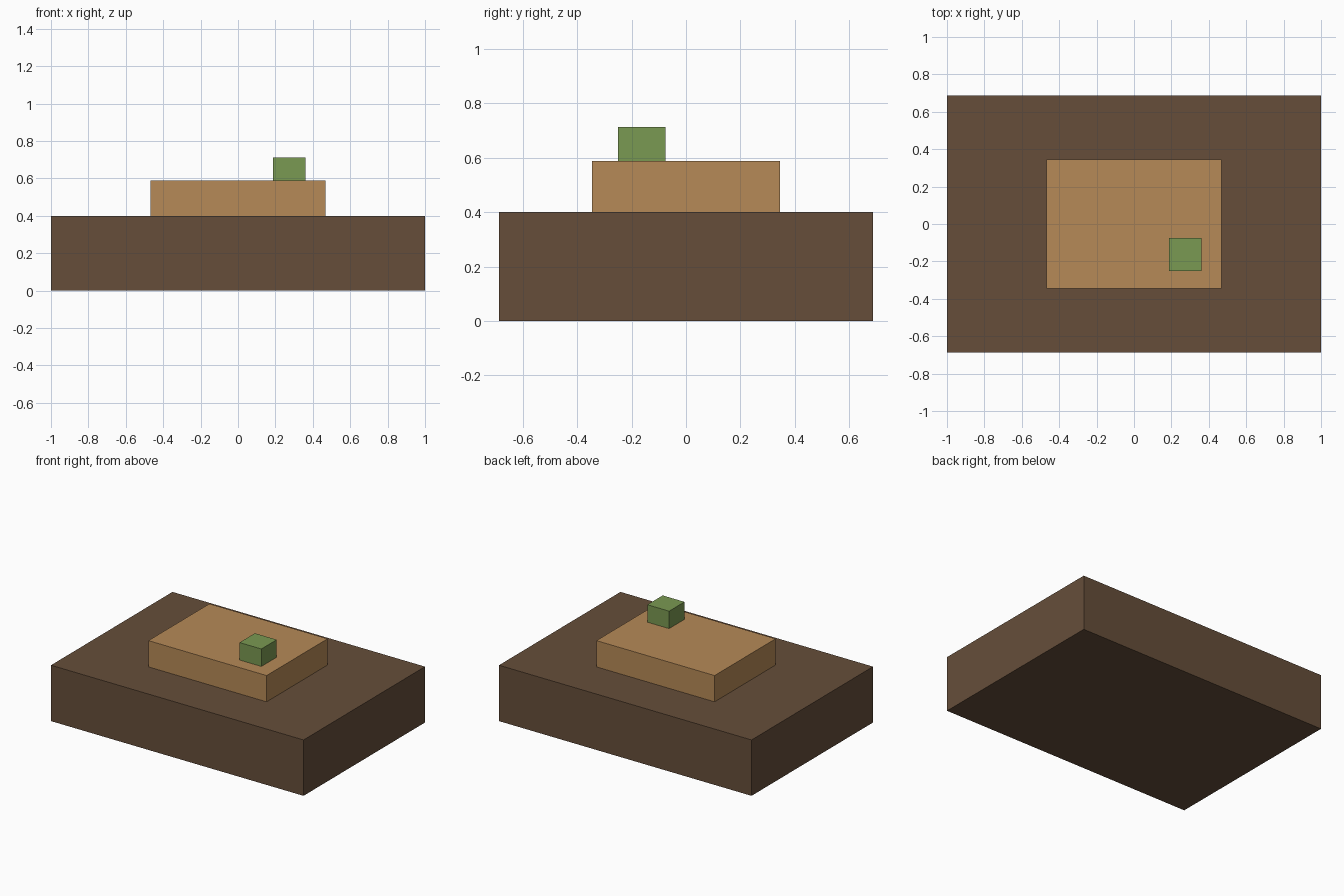
import bpy

if "Cube" in bpy.data.objects:
    bpy.data.objects.remove(bpy.data.objects["Cube"])


def material(name, rgb):
    mat = bpy.data.materials.new(name)
    mat.diffuse_color = (*rgb, 1.0)
    mat.use_nodes = True
    mat.node_tree.nodes["Principled BSDF"].inputs["Base Color"].default_value = mat.diffuse_color
    return mat


def block(name, low, high, mat):
    """Box spanning two opposite corners."""
    centre = [(a + b) / 2 for a, b in zip(low, high)]
    bpy.ops.mesh.primitive_cube_add(size=1, location=centre)
    obj = bpy.context.object
    obj.name = name
    obj.scale = [b - a for a, b in zip(low, high)]
    bpy.ops.object.transform_apply(location=False, rotation=False, scale=True)
    obj.data.materials.append(mat)
    return obj


dark_brown = material("dark brown", (0.133, 0.076, 0.042))
tan = material("tan", (0.468, 0.254, 0.095))
green = material("leaf green", (0.195, 0.319, 0.084))

# Wide base slab
block("base_slab", (-1.0, -0.687, 0.0), (1.0, 0.687, 0.40), dark_brown)
# Smaller slab resting on the base
block("upper_slab", (-0.468, -0.345, 0.40), (0.468, 0.345, 0.588), tan)
# Little cube sitting off-centre on top
block("small_block", (0.187, -0.25, 0.588), (0.36, -0.076, 0.713), green)
